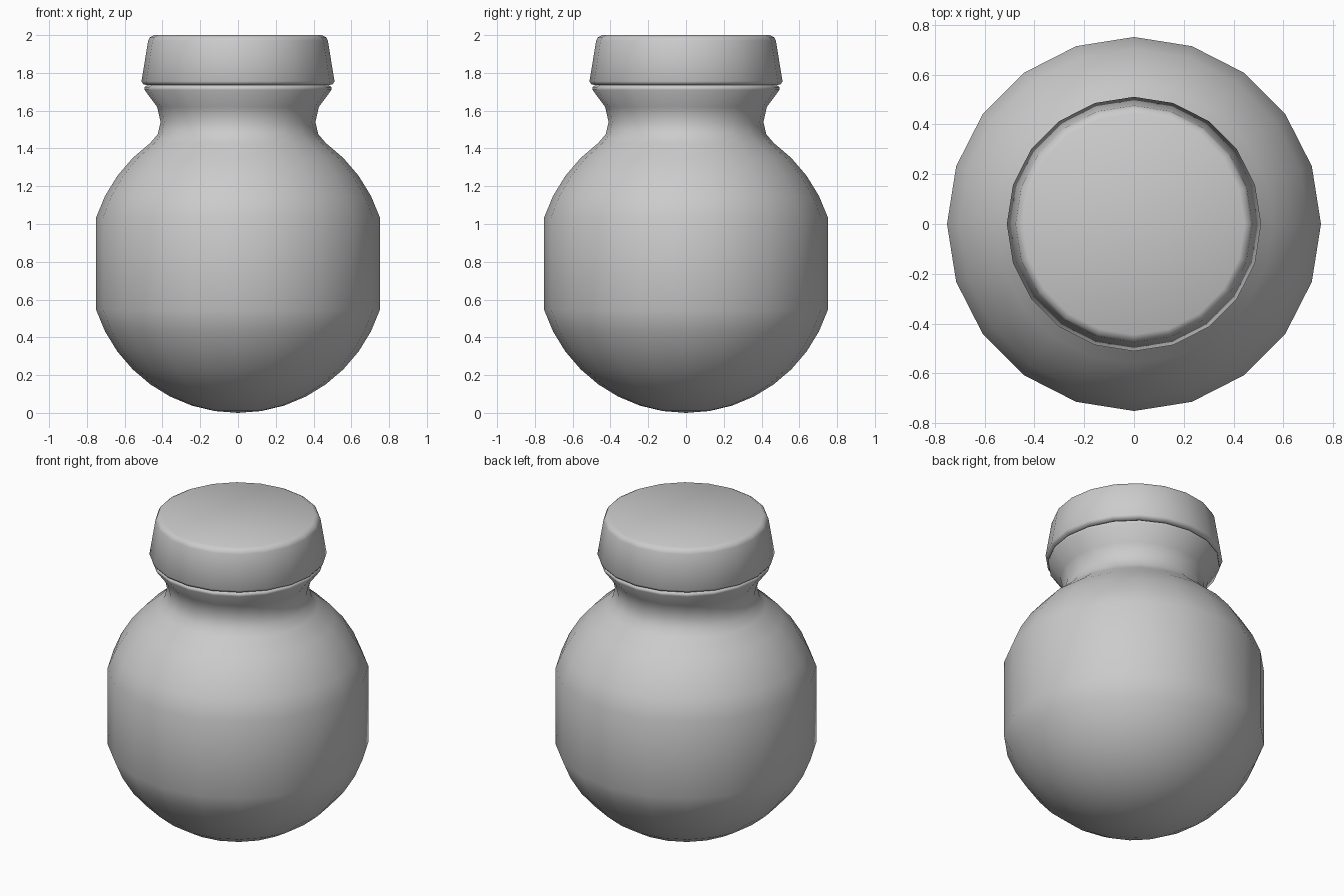
import bpy, bmesh
from math import sin, cos, pi, radians

if "Cube" in bpy.data.objects:
    bpy.data.objects.remove(bpy.data.objects["Cube"])

SIDES = 20


def lathe(name, profile, angle):
    """Revolve (radius, z) points about z; zero radius becomes a pole."""
    bm = bmesh.new()
    rings = []
    for r, z in profile:
        if r == 0:
            rings.append([bm.verts.new((0, 0, z))])
        else:
            rings.append([bm.verts.new((r * cos(2 * pi * i / SIDES),
                                        r * sin(2 * pi * i / SIDES), z))
                          for i in range(SIDES)])
    for a, b in zip(rings, rings[1:]):
        for i in range(SIDES):
            j = (i + 1) % SIDES
            if len(a) == 1:
                bm.faces.new((a[0], b[j], b[i]))
            elif len(b) == 1:
                bm.faces.new((a[i], a[j], b[0]))
            else:
                bm.faces.new((a[i], a[j], b[j], b[i]))
    # cap open ends with single polygons
    if len(rings[0]) > 1:
        bm.faces.new(rings[0][::-1])
    if len(rings[-1]) > 1:
        bm.faces.new(rings[-1])
    bmesh.ops.recalc_face_normals(bm, faces=bm.faces)
    mesh = bpy.data.meshes.new(name)
    bm.to_mesh(mesh)
    bm.free()
    obj = bpy.data.objects.new(name, mesh)
    bpy.context.collection.objects.link(obj)
    bpy.ops.object.select_all(action='DESELECT')
    obj.select_set(True)
    bpy.context.view_layer.objects.active = obj
    bpy.ops.object.shade_smooth_by_angle(angle=radians(angle))
    return obj


# Round flask: sphere with a straight waist, then flared neck and rim
R = 0.79
body = [(0, 0)]
body += [(R * cos(radians(e)), R + R * sin(radians(e)))
         for e in range(-81, 55, 9) if abs(e) >= 18]
body += [(0.425, 1.475), (0.41, 1.54), (0.428, 1.62), (0.495, 1.71),
         (0.495, 1.725), (0.48, 1.735)]
lathe("flask_body", body, 60)

# Tapered stopper with softened edges
lathe("stopper", [(0.48, 1.735), (0.502, 1.74), (0.511, 1.755),
                  (0.476, 1.97), (0.468, 1.987), (0.445, 2.0)], 50)
